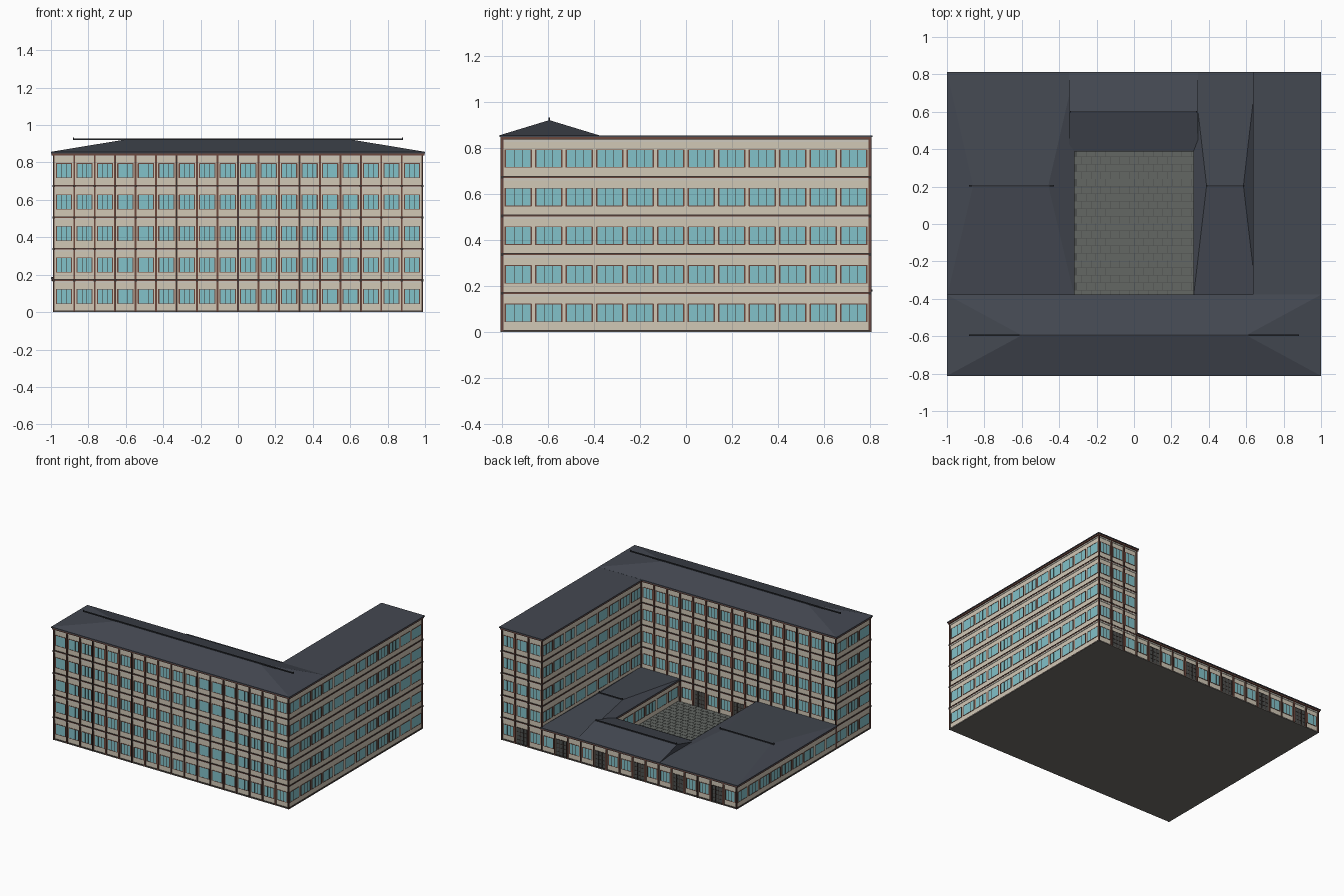
import bpy, bmesh
from mathutils import Vector

if "Cube" in bpy.data.objects:
    bpy.data.objects.remove(bpy.data.objects["Cube"])

H = 0.168            # storey height


def material(name, rgb):
    m = bpy.data.materials.new(name)
    m.diffuse_color = (*rgb, 1)
    m.use_nodes = True
    m.node_tree.nodes["Principled BSDF"].inputs["Base Color"].default_value = m.diffuse_color
    return m


BEIGE = material("beige wall", (0.64, 0.58, 0.47))
TRIM = material("pale trim", (0.62, 0.59, 0.52))
BROWN = material("red brown timber", (0.15, 0.065, 0.048))
DARK = material("dark brown timber", (0.045, 0.033, 0.029))
GLASS = material("teal glass", (0.225, 0.54, 0.585))
SLATE = material("slate roof", (0.057, 0.065, 0.083))
RIDGE = material("dark ridge", (0.028, 0.031, 0.038))
BASE = material("foundation grey", (0.165, 0.155, 0.14))
PAVE = material("courtyard stone", (0.125, 0.135, 0.125))
JOINT = material("stone joint", (0.075, 0.08, 0.077))


def add_box(bm, a, b):
    lo = [min(p, q) for p, q in zip(a, b)]
    hi = [max(p, q) for p, q in zip(a, b)]
    v = [bm.verts.new((x, y, z)) for z in (lo[2], hi[2])
         for x, y in ((lo[0], lo[1]), (hi[0], lo[1]), (hi[0], hi[1]), (lo[0], hi[1]))]
    for f in ((3, 2, 1, 0), (4, 5, 6, 7), (0, 1, 5, 4), (1, 2, 6, 5), (2, 3, 7, 6), (3, 0, 4, 7)):
        bm.faces.new([v[i] for i in f])


def finish(name, bm, mat):
    me = bpy.data.meshes.new(name)
    bm.to_mesh(me)
    bm.free()
    me.materials.append(mat)
    ob = bpy.data.objects.new(name, me)
    bpy.context.collection.objects.link(ob)
    return ob


def box(name, a, b, mat):
    bm = bmesh.new()
    add_box(bm, a, b)
    return finish(name, bm, mat)


def facade(name, start, end, normal, bays, floors, posts=False, doors=False):
    """Windows, doors, ledges and posts along one wall."""
    p, q, n = Vector(start), Vector(end), Vector(normal)
    length = (q - p).length
    d = (q - p) / length
    mats = dict(glass=GLASS, frames=BROWN, mullions=DARK, trim=TRIM, bands=BROWN, ledges=DARK,
                posts=BROWN, pipes=DARK, doors=JOINT, door_frames=DARK)
    parts = {k: bmesh.new() for k in mats}

    def put(part, s0, s1, z0, z1, out, back=-0.002):
        a, b = p + d * s0 + n * back, p + d * s1 + n * out
        add_box(parts[part], (a.x, a.y, z0), (b.x, b.y, z1))

    pitch = length / bays
    half = pitch * (0.39 if posts else 0.44)
    for f in range(floors):
        z = f * H
        # brown band, dark line and pale course at the top of each storey
        put("bands", -0.004, length + 0.004, z + H - 0.001, z + H + 0.004, 0.005)
        put("ledges", -0.005, length + 0.005, z + H + 0.004, z + H + 0.008, 0.006)
        put("trim", 0, length, z + H - 0.012, z + H - 0.001, 0.003)
        for i in range(bays):
            c = (i + 0.5) * pitch
            if doors and f == 0 and i % 3 == 1:
                put("doors", c - half, c + half, 0.01, 0.125, 0.002)
                for s in (-1, -0.33, 0.33, 1):
                    put("door_frames", c + s * half - 0.002, c + s * half + 0.002, 0.01, 0.128, 0.004)
                for h in (0.035, 0.065, 0.095, 0.125):
                    put("door_frames", c - half, c + half, h, h + 0.003, 0.0035)
                continue
            z0, z1 = z + 0.045, z + 0.123
            put("glass", c - half, c + half, z0, z1, 0.0015)
            for s in (-1, 1):
                put("frames", c + s * (half - 0.002) - 0.003, c + s * (half - 0.002) + 0.003, z0, z1, 0.003)
                m = c + s * half * 0.3
                put("mullions", m - 0.0012, m + 0.0012, z0, z1, 0.0022)
            put("frames", c - half, c + half, z1 - 0.002, z1 + 0.001, 0.003)
            put("frames", c - half, c + half, z0 - 0.001, z0 + 0.002, 0.003)
    # plinth course
    put("ledges", -0.004, length + 0.004, 0.001, 0.009, 0.005)
    if posts:
        for i in range(bays + 1):
            s = i * pitch
            put("posts", s - 0.005, s + 0.005, 0.002, floors * H, 0.008)
            if i % 3 == 0:                 # dark pipe on every third post
                put("pipes", s - 0.002, s + 0.002, 0.002, floors * H, 0.011)
            for f in range(1, floors):     # brackets where posts meet the ledges
                put("ledges", s - 0.006, s + 0.006, f * H - 0.004, f * H + 0.008, 0.010)
    for k, bm in parts.items():
        if bm.verts:
            finish(name + "_" + k, bm, mats[k])
        else:
            bm.free()


def roof(name, x0, x1, y0, y1, z, rise, inset, ridge_y, bar):
    """Fascia board, hipped (or gabled) roof and ridge bar."""
    box(name + "_fascia", (x0 + 0.004, y0 + 0.004, z - 0.002), (x1 - 0.004, y1 - 0.004, z + 0.009), BROWN)
    bm = bmesh.new()
    zb, ze, zr = z + 0.009, z + 0.017, z + 0.017 + rise
    add_box(bm, (x0, y0, zb), (x1, y1, ze))
    a, b, c, e = [bm.verts.new((x, y, ze)) for x, y in ((x0, y0), (x1, y0), (x1, y1), (x0, y1))]
    r0 = bm.verts.new((x0 + inset, ridge_y, zr))
    r1 = bm.verts.new((x1 - inset, ridge_y, zr))
    for f in ((a, b, r1, r0), (c, e, r0, r1), (b, c, r1), (e, a, r0)):
        bm.faces.new(f)
    finish(name, bm, SLATE)
    bm = bmesh.new()
    add_box(bm, (bar[0], ridge_y - 0.004, zr - 0.002), (bar[1], ridge_y + 0.004, zr + 0.006))
    for x in bar:
        add_box(bm, (x - 0.003, ridge_y - 0.004, zr - 0.002), (x + 0.003, ridge_y + 0.004, zr + 0.011))
    finish(name + "_ridge_bar", bm, RIDGE)


# foundation and paved courtyard
box("foundation", (-0.99, -0.803, 0), (0.99, 0.803, 0.006), BASE)
box("courtyard_bed", (-0.34, -0.40, 0.004), (0.345, 0.41, 0.010), JOINT)
bm = bmesh.new()
for j in range(20):
    for i in range(13):
        x = -0.33 + i * 0.051 + (0.0255 if j % 2 else 0)
        y = -0.392 + j * 0.0396
        add_box(bm, (x, y, 0.009), (min(x + 0.0487, 0.338), y + 0.0373, 0.0115))
finish("courtyard_stones", bm, PAVE)

# wall blocks
TOP = 5 * H
box("front_wing_walls", (-0.985, -0.797, 0.002), (0.985, -0.395, TOP), BEIGE)
box("right_wing_walls", (0.65, -0.396, 0.002), (0.985, 0.797, TOP), BEIGE)
box("left_low_walls", (-0.985, -0.396, 0.002), (-0.335, 0.797, H), BEIGE)
box("back_low_walls", (-0.336, 0.405, 0.002), (0.651, 0.797, H), BEIGE)
box("inner_right_low_walls", (0.34, -0.396, 0.002), (0.651, 0.406, H), BEIGE)

# outer facades
facade("front", (-0.985, -0.797), (0.985, -0.797), (0, -1), 18, 5, posts=True)
facade("right", (0.985, -0.797), (0.985, 0.797), (1, 0), 12, 5)
facade("front_wing_left_end", (-0.985, -0.797), (-0.985, -0.395), (-1, 0), 3, 5)
facade("right_wing_back_end", (0.65, 0.797), (0.985, 0.797), (0, 1), 3, 5, posts=True, doors=True)
facade("back_low", (-0.985, 0.797), (0.65, 0.797), (0, 1), 15, 1, posts=True, doors=True)
facade("left_low", (-0.985, -0.395), (-0.985, 0.797), (-1, 0), 9, 1)

# facades facing the courtyard
facade("front_wing_inner", (-0.985, -0.395), (0.65, -0.395), (0, 1), 15, 5, posts=True, doors=True)
facade("right_wing_inner", (0.65, -0.395), (0.65, 0.797), (-1, 0), 9, 5)
facade("court_left", (-0.335, -0.395), (-0.335, 0.405), (1, 0), 6, 1)
facade("court_right", (0.34, -0.395), (0.34, 0.405), (-1, 0), 6, 1)
facade("court_back", (-0.335, 0.405), (0.34, 0.405), (0, -1), 6, 1, posts=True, doors=True)

# roofs
roof("front_wing_roof", -1, 1, -0.812, -0.378, TOP, 0.066, 0.4, -0.595, (-0.88, 0.88))
roof("left_low_roof", -1, -0.318, -0.39, 0.812, H, 0.05, 0.14, 0.205, (-0.88, -0.43))
roof("inner_right_low_roof", 0.318, 0.655, -0.39, 0.812, H, 0.05, 0.07, 0.205, (0.39, 0.585))
roof("back_low_roof", -0.347, 0.343, 0.388, 0.812, H, 0.058, 0, 0.6, (-0.34, 0.335))
box("right_wing_fascia", (0.639, -0.384, TOP - 0.002), (0.996, 0.808, TOP + 0.009), BROWN)
box("right_wing_flat_roof", (0.635, -0.38, TOP + 0.009), (1, 0.812, TOP + 0.0165), SLATE)
